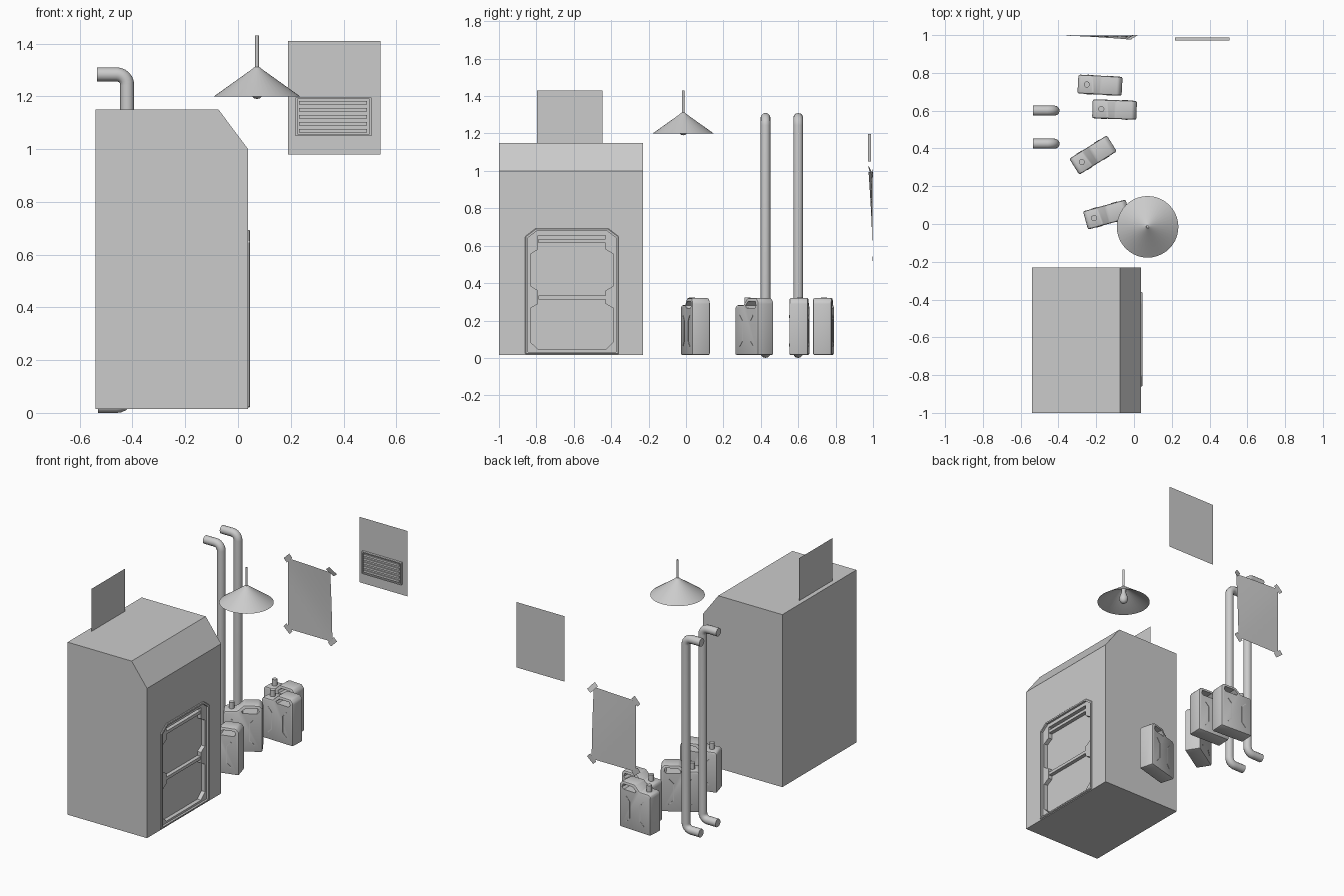
import bpy, bmesh, math
from mathutils import Vector, Matrix

if "Cube" in bpy.data.objects:
    bpy.data.objects.remove(bpy.data.objects["Cube"])


def link(name, bm):
    bmesh.ops.recalc_face_normals(bm, faces=bm.faces)
    me = bpy.data.meshes.new(name)
    bm.to_mesh(me)
    bm.free()
    ob = bpy.data.objects.new(name, me)
    bpy.context.collection.objects.link(ob)
    return ob


def prism(name, pts, vec):
    """Closed outline of 3D points, extruded along vec."""
    bm = bmesh.new()
    f = bm.faces.new([bm.verts.new(p) for p in pts])
    r = bmesh.ops.extrude_face_region(bm, geom=[f])
    vs = [v for v in r['geom'] if isinstance(v, bmesh.types.BMVert)]
    bmesh.ops.translate(bm, vec=Vector(vec), verts=vs)
    return link(name, bm)


def box(name, lo, hi):
    (a, b, c), (d, e, f) = lo, hi
    return prism(name, [(a, b, c), (d, b, c), (d, e, c), (a, e, c)], (0, 0, f - c))


def sheet(name, pts):
    bm = bmesh.new()
    bm.faces.new([bm.verts.new(p) for p in pts])
    return link(name, bm)


def apply(ob, kind, **kw):
    m = ob.modifiers.new(kind, kind)
    for k, v in kw.items():
        setattr(m, k, v)
    bpy.context.view_layer.objects.active = ob
    bpy.ops.object.modifier_apply(modifier=m.name)


def cut(ob, cutter, keep=False):
    apply(ob, 'BOOLEAN', operation='DIFFERENCE', object=cutter, solver='EXACT')
    if not keep:
        bpy.data.objects.remove(cutter)


def smooth(ob, deg=35):
    bpy.ops.object.select_all(action='DESELECT')
    ob.select_set(True)
    bpy.context.view_layer.objects.active = ob
    bpy.ops.object.shade_smooth_by_angle(angle=math.radians(deg))


def lathe(name, prof, center, n=32):
    """Spin an (r, z) profile round the vertical axis."""
    bm = bmesh.new()
    vs = [bm.verts.new((r, 0, z)) for r, z in prof]
    es = [bm.edges.new(p) for p in zip(vs, vs[1:])]
    bmesh.ops.spin(bm, geom=vs + es, axis=(0, 0, 1), cent=(0, 0, 0),
                   angle=math.tau, steps=n)
    bmesh.ops.remove_doubles(bm, verts=bm.verts, dist=1e-5)
    bmesh.ops.translate(bm, vec=center, verts=bm.verts)
    ob = link(name, bm)
    smooth(ob)
    return ob


# Cabin block with sloped front edge
cabin = prism('cabin', [(-.54, -1, .015), (.038, -1, .015), (.038, -1, 1.0),
                        (-.074, -1, 1.15), (-.54, -1, 1.15)], (0, .77, 0))

# Door: raised rim, stepped recess with clamped panel outline, two bars
DY = -.61


def mirrored(half, x):
    return [(x, DY + y, z) for y, z in half] + [(x, DY - y, z) for y, z in half[::-1]]


rim = prism('door_rim', mirrored([(.25, .02), (.25, .65), (.193, .693)], .02), (.026, 0, 0))
apply(rim, 'BEVEL', width=.004, segments=1)
recess = prism('recess', mirrored([(.236, .032), (.236, .642), (.187, .679)], .032), (.1, 0, 0))
cut(rim, prism('rim_cut', mirrored([(.236, .032), (.236, .642), (.187, .679)], -.1), (.3, 0, 0)))
cut(cabin, recess)
half = [(.18, .045), (.222, .085), (.222, .265), (.18, .29), (.18, .36),
        (.222, .385), (.222, .555), (.18, .58), (.18, .655)]
cut(cabin, prism('panel_cut', mirrored(half, .005), (.1, 0, 0)))
for z in (.323, .625):
    box('door_bar', (0, DY - .179, z - .01), (.03, DY + .179, z + .01))

# Flat panels: on the cabin roof and behind the vent
sheet('roof_panel', [(-.51, -.797, 1.0), (-.51, -.446, 1.0), (-.51, -.446, 1.43), (-.51, -.797, 1.43)])
sheet('vent_panel', [(.19, .99, .98), (.54, .99, .98), (.54, .99, 1.41), (.19, .99, 1.41)])

# Vent grille
vent = box('vent_frame', (.218, .972, 1.05), (.506, .988, 1.196))
cut(vent, box('vent_cut', (.226, .9, 1.057), (.498, .981, 1.189)))
for i in range(5):
    z = 1.07 + i * .0263
    box('vent_slat', (.231, .973, z - .007), (.489, .984, z + .007))

# Poster with its upper right corner peeling off
bm = bmesh.new()
N = 8
X0, X1, Z0, Z1 = -.335, -.012, .53, .995


def peel(x, z):
    u, v = (x - X0) / (X1 - X0), (z - Z0) / (Z1 - Z0)
    return .998 - .022 * max(0, u * .8 + v - .8) ** 1.5


grid = [[bm.verts.new((x, peel(x, z), z))
         for x in [X0 + (X1 - X0) * i / N for i in range(N + 1)]]
        for z in [Z0 + (Z1 - Z0) * j / N for j in range(N + 1)]]
for j in range(N):
    for i in range(N):
        bm.faces.new((grid[j][i], grid[j][i + 1], grid[j + 1][i + 1], grid[j + 1][i]))
smooth(link('poster', bm))

# Tape strips across the poster corners
for x, z, a in ((X0, Z1, -45), (X1, Z1, 50), (X0, Z0, 40), (X1, Z0, -45)):
    a = math.radians(a)
    d, n = Vector((math.cos(a), 0, -math.sin(a))), Vector((math.sin(a), 0, math.cos(a)))
    d, n = n * .016, d * .03
    c = Vector((x, 0, z))
    pts = [c + d + n, c - d + n, c - d - n, c + d - n]
    for p in pts:
        p.y = min(1, peel(min(p.x, X1), min(p.z, Z1)) - .001) if x == X1 and z == Z1 else .997
        if (p.x - c.x) * (x - (X0 + X1) / 2) > 0:
            p.y = 1.0
    sheet('tape', pts)

# Hanging lamp: open cone shade, rod and bulb
LC = (.072, -.015, 0)
lathe('lamp_shade', [(.163, 1.2), (.02, 1.302), (.008, 1.312), (0, 1.312),
                     (0, 1.306), (.018, 1.298), (.159, 1.2), (.163, 1.2)], LC, 40)
lathe('lamp_rod', [(0, 1.43), (.007, 1.43), (.007, 1.3), (0, 1.3)], LC, 12)
lathe('lamp_bulb', [(0, 1.3), (.014, 1.3), (.014, 1.265), (.024, 1.24), (.028, 1.222),
                    (.023, 1.203), (.012, 1.193), (0, 1.19)], LC, 16)


# Two wall pipes with elbows at both ends
def pipe(y):
    r, px, b = .0265, -.42, .04
    path = [(-.535, 1.283)]
    path += [(px - b + b * math.sin(t), 1.283 - b + b * math.cos(t))
             for t in [math.pi / 2 * i / 6 for i in range(7)]]
    path += [(px - b + b * math.cos(t), r + b - b * math.sin(t))
             for t in [math.pi / 2 * i / 6 for i in range(7)]]
    path += [(-.53, r)]
    cu = bpy.data.curves.new('pipe', 'CURVE')
    cu.dimensions = '3D'
    cu.bevel_depth, cu.bevel_resolution, cu.use_fill_caps = r, 4, True
    s = cu.splines.new('POLY')
    s.points.add(len(path) - 1)
    for p, (x, z) in zip(s.points, path):
        p.co = (x, y, z, 1)
    ob = bpy.data.objects.new('pipe', cu)
    bpy.context.collection.objects.link(ob)
    bpy.ops.object.select_all(action='DESELECT')
    ob.select_set(True)
    bpy.context.view_layer.objects.active = ob
    bpy.ops.object.convert(target='MESH')
    smooth(bpy.context.view_layer.objects.active, 40)


for y in (.6, .425):
    pipe(y)

# Fuel can: body with stepped top, handle opening, side ribs and spout cap
prof = [(-.117, .015), (.117, .015), (.117, .298), (.098, .32), (.005, .32),
        (-.035, .282), (-.105, .282), (-.117, .268)]
body = prism('can_body', [(x, -.05, z) for x, z in prof], (0, .1, 0))
apply(body, 'BEVEL', width=.009, segments=2, limit_method='ANGLE')
hole = [(.0, .268), (.085, .268), (.097, .28), (.09, .302), (.018, .302), (-.008, .28)]
cut(body, prism('handle_cut', [(x, -.1, z) for x, z in hole], (0, .2, 0)))
cap = lathe('can_cap', [(0, .323), (.016, .323), (.016, .275), (0, .275)], (-.07, 0, 0), 14)
parts = [body, cap]
for sx in (-1, 1):
    c = [(.038, .088), (.038, .2), (.066, .23), (.07, .226), (.043, .198),
         (.043, .09), (.07, .064), (.066, .06)]
    parts.append(prism('can_rib', [(sx * x, -.052, z) for x, z in c], (0, .104, 0)))
smooth(body, 30)

spots = [(-.18, .735, -3), (-.103, .606, -2), (-.217, .365, 32), (-.144, .05, 15.5)]
for k, (x, y, a) in enumerate(spots):
    M = Matrix.Translation((x, y, 0)) @ Matrix.Rotation(math.radians(a), 4, 'Z')
    for p in parts:
        ob = p if k == 3 else p.copy()
        if k < 3:
            bpy.context.collection.objects.link(ob)
        ob.matrix_world = M
